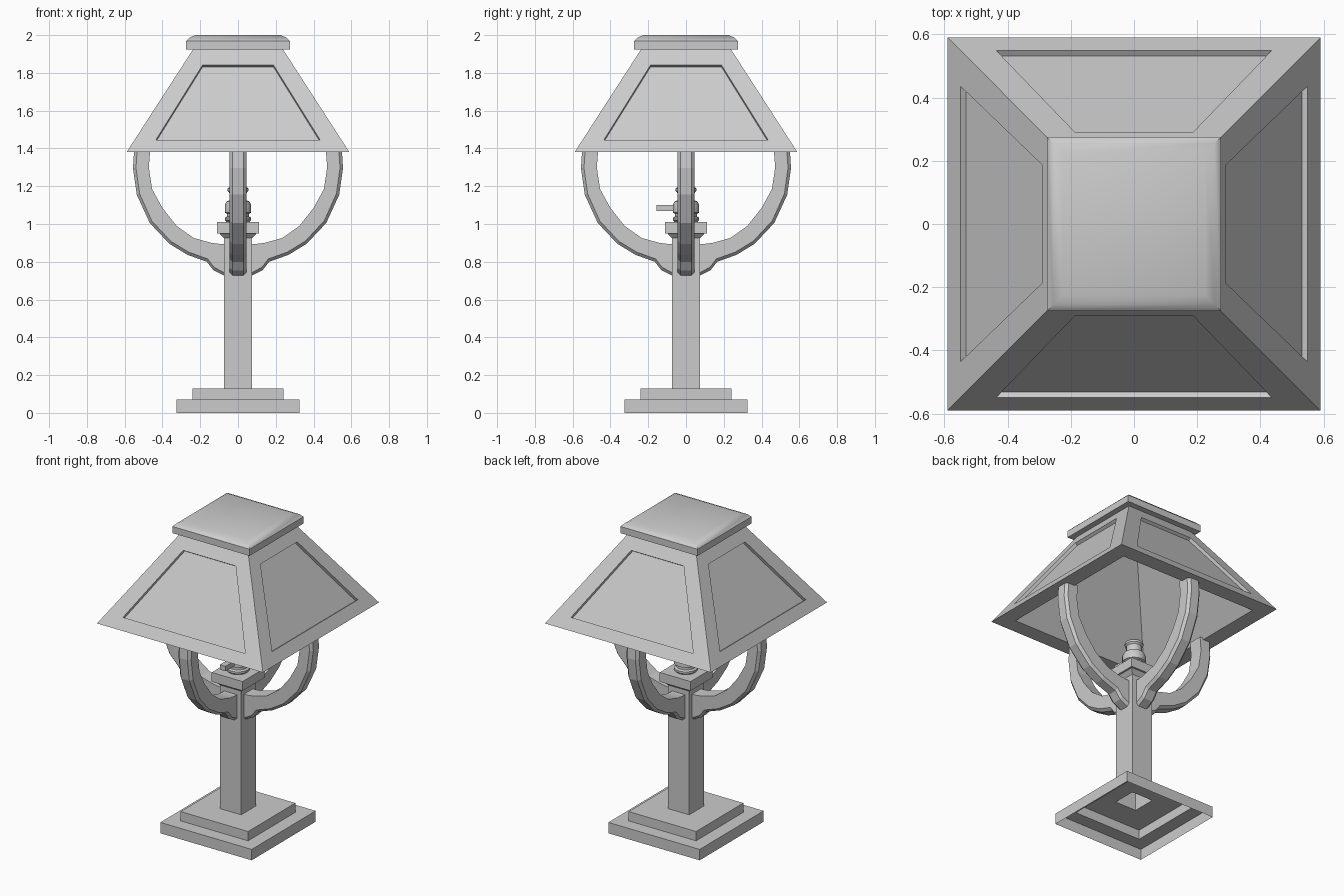
import bpy, bmesh
from math import pi, cos, sin
from mathutils import Matrix, Vector

if "Cube" in bpy.data.objects:
    bpy.data.objects.remove(bpy.data.objects["Cube"])


def finish(name, bm, smooth=None, recalc=True):
    bmesh.ops.remove_doubles(bm, verts=bm.verts, dist=1e-5)
    if recalc:
        bmesh.ops.recalc_face_normals(bm, faces=bm.faces)
    me = bpy.data.meshes.new(name)
    bm.to_mesh(me)
    bm.free()
    ob = bpy.data.objects.new(name, me)
    bpy.context.collection.objects.link(ob)
    if smooth:
        bpy.ops.object.select_all(action='DESELECT')
        ob.select_set(True)
        bpy.context.view_layer.objects.active = ob
        bpy.ops.object.shade_smooth_by_angle(angle=smooth)
    return ob


def loft(bm, loops, cap_start=True, cap_end=True):
    """Skin a list of equal-length closed loops of points."""
    rings = [[bm.verts.new(p) for p in lp] for lp in loops]
    n = len(rings[0])
    for a, b in zip(rings, rings[1:]):
        for i in range(n):
            j = (i + 1) % n
            bm.faces.new((a[i], a[j], b[j], b[i]))
    if cap_start:
        bm.faces.new(rings[0][::-1])
    if cap_end:
        bm.faces.new(rings[-1])


def square(h, z):
    return [(-h, -h, z), (h, -h, z), (h, h, z), (-h, h, z)]


def circle(r, z, n=16):
    return [(r * cos(2 * pi * i / n), r * sin(2 * pi * i / n), z) for i in range(n)]


def stack(name, profile, section=square, caps=(True, True), smooth=None):
    bm = bmesh.new()
    loft(bm, [section(r, z) for r, z in profile], *caps)
    return finish(name, bm, smooth, recalc=all(caps))


# Stepped base and post: one hollow shell, open underneath
stack("base_and_post", [(.325, 0), (.325, .07), (.24, .07), (.24, .13),
                        (.075, .13), (.075, .97)], caps=(False, True))

# Capital on top of the post
stack("post_cap", [(.075, .925), (.098, .95), (.11, .95), (.11, 1.01)])

# Lamp socket
stack("socket", [(.05, 1.0), (.07, 1.02), (.07, 1.033), (.058, 1.04), (.058, 1.055),
                 (.07, 1.06), (.07, 1.10), (.06, 1.12), (.046, 1.125), (.046, 1.165),
                 (.055, 1.175), (.055, 1.188), (.048, 1.195)], circle, smooth=.6)

# Switch key, pointing to the front
bm = bmesh.new()
bmesh.ops.create_cube(bm, size=1, matrix=Matrix.Translation((0, -.105, 1.085))
                      @ Matrix.Diagonal((.04, .1, .032, 1)))
finish("switch_key", bm)

# Curved arms with chamfered outer edges: matching inner and outer outlines
inner = [(.07, .895), (.10, .895), (.14, .90), (.235, .926), (.325, .99),
         (.40, 1.085), (.455, 1.185), (.472, 1.30), (.465, 1.39)]
outer = [(.07, .725), (.13, .755), (.165, .80), (.268, .837), (.363, .895),
         (.467, 1.005), (.536, 1.155), (.556, 1.296), (.55, 1.39)]
W, C = .045, .016
for k, label in enumerate(("right", "back", "left", "front")):
    bm = bmesh.new()
    sections = []
    for (xi, zi), (xo, zo) in zip(inner, outer):
        p, q = Vector((xi, 0, zi)), Vector((xo, 0, zo))
        m = q + (p - q).normalized() * C
        s = Vector((0, 1, 0))
        sections.append([p - s * W, p + s * W, m + s * W,
                         q + s * (W - C), q - s * (W - C), m - s * W])
    loft(bm, sections)
    bm.transform(Matrix.Rotation(k * pi / 2, 4, 'Z'))
    finish(label + "_arm", bm)

# Shade: four sides with recessed panels, hollow inside
Z0, Z1, H0, H1 = 1.38, 1.94, .59, .228
slope = (H0 - H1) / (Z1 - Z0)
inward = Vector((0, 1, -slope)).normalized() * .02


def trapezoid(z0, h0, z1, h1):
    y0, y1 = -(H0 - slope * (z0 - Z0)), -(H0 - slope * (z1 - Z0))
    return [Vector(p) for p in ((-h0, y0, z0), (h0, y0, z0), (h1, y1, z1), (-h1, y1, z1))]


bm = bmesh.new()
opening = trapezoid(1.445, .435, 1.843, .187)
side = [trapezoid(Z0, H0, Z1, H1), opening, [p + inward for p in opening]]
for k in range(4):
    R = Matrix.Rotation(k * pi / 2, 3, 'Z')
    loft(bm, [[R @ p for p in lp] for lp in side], False, True)
loft(bm, [square(H0, Z0), square(.49, Z0), square(.15, 1.9)], False, True)
loft(bm, [square(H1, Z1)], False, True)
finish("shade", bm)

# Top cap of the shade with softened upper edge
stack("shade_cap", [(.275, 1.925), (.275, 1.968), (.255, 1.987), (.225, 2.0)], smooth=.7)
